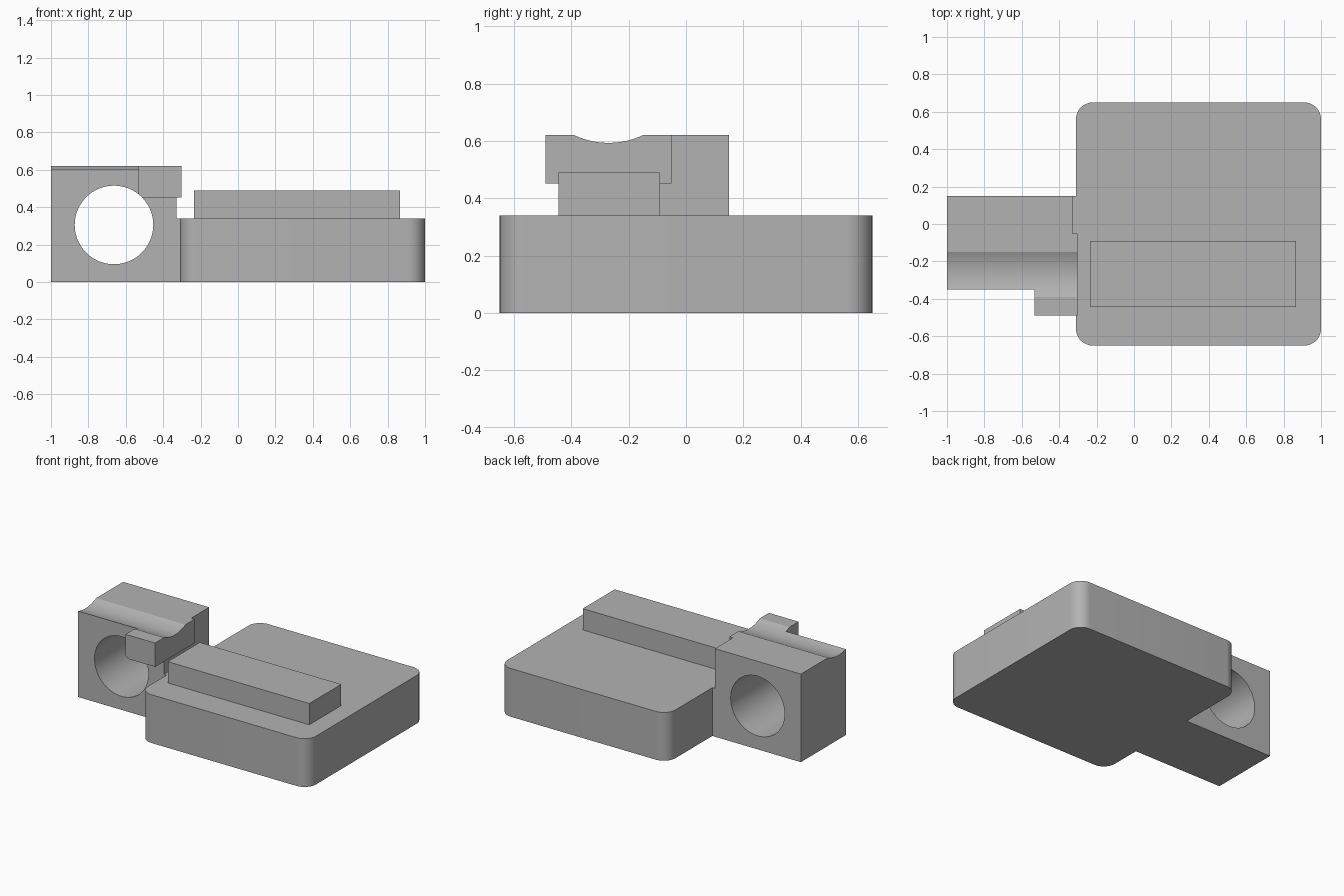
import bpy
import bmesh
import math
from mathutils import Matrix

default_cube = bpy.data.objects.get("Cube")
if default_cube:
    bpy.data.objects.remove(default_cube, do_unlink=True)

grey = bpy.data.materials.new("plain_grey")
grey.use_nodes = True
colour = (0.45, 0.45, 0.45, 1)
grey.diffuse_color = colour
grey.node_tree.nodes["Principled BSDF"].inputs["Base Color"].default_value = colour


def add_object(name, bm):
    mesh = bpy.data.meshes.new(name)
    bm.to_mesh(mesh)
    bm.free()
    mesh.materials.append(grey)
    obj = bpy.data.objects.new(name, mesh)
    bpy.context.collection.objects.link(obj)
    return obj


def box(name, x, y, z, corner=0):
    """Box from (low, high) ranges, optionally with rounded vertical edges."""
    bm = bmesh.new()
    bmesh.ops.create_cube(bm, size=1)
    for v in bm.verts:
        for i, (low, high) in enumerate((x, y, z)):
            v.co[i] = high if v.co[i] > 0 else low
    if corner:
        upright = [e for e in bm.edges
                   if abs(e.verts[0].co.z - e.verts[1].co.z) > 0.01]
        bmesh.ops.bevel(bm, geom=upright, offset=corner, segments=12,
                        profile=0.5, affect='EDGES')
    return add_object(name, bm)


def rod(name, centre, radius, length, axis):
    bm = bmesh.new()
    turn = Matrix.Rotation(math.pi / 2, 4, axis)
    bmesh.ops.create_cone(bm, cap_ends=True, segments=96, radius1=radius,
                          radius2=radius, depth=length,
                          matrix=Matrix.Translation(centre) @ turn)
    return add_object(name, bm)


def combine(target, tool, operation):
    """Apply a boolean to the target and discard the tool."""
    tool.hide_render = True
    mod = target.modifiers.new(operation.lower(), 'BOOLEAN')
    mod.operation = operation
    mod.solver = 'EXACT'
    mod.object = tool
    bpy.context.view_layer.objects.active = target
    bpy.ops.object.modifier_apply(modifier=mod.name)
    bpy.data.objects.remove(tool, do_unlink=True)


# Rounded base and the bar on top of it
base = box("base_plate", (-0.31, 1), (-0.65, 0.65), (0, 0.34), corner=0.09)
bar = box("raised_bar", (-0.235, 0.867), (-0.445, -0.09), (0.34, 0.49))

# Side block, stepped back above the base, with an overhanging arm
block = box("bored_block", (-1, -0.33), (-0.35, 0.15), (0, 0.62))
combine(block, box("block_foot", (-0.5, -0.31), (-0.35, 0.15), (0, 0.34)), 'UNION')
combine(block, box("arm", (-0.533, -0.303), (-0.49, -0.05), (0.452, 0.62)), 'UNION')

# Round bore through the block and shallow groove across its top
combine(block, rod("bore_cutter", (-0.663, -0.15, 0.305), 0.21, 2, 'X'), 'DIFFERENCE')
combine(block, rod("groove_cutter", (-0.6, -0.27, 0.873), 0.28, 2, 'Y'), 'DIFFERENCE')

# Smooth curved walls, keep sharp edges
bpy.ops.object.select_all(action='DESELECT')
for obj in (base, bar, block):
    obj.select_set(True)
bpy.context.view_layer.objects.active = base
bpy.ops.object.shade_smooth_by_angle(angle=math.radians(15))
